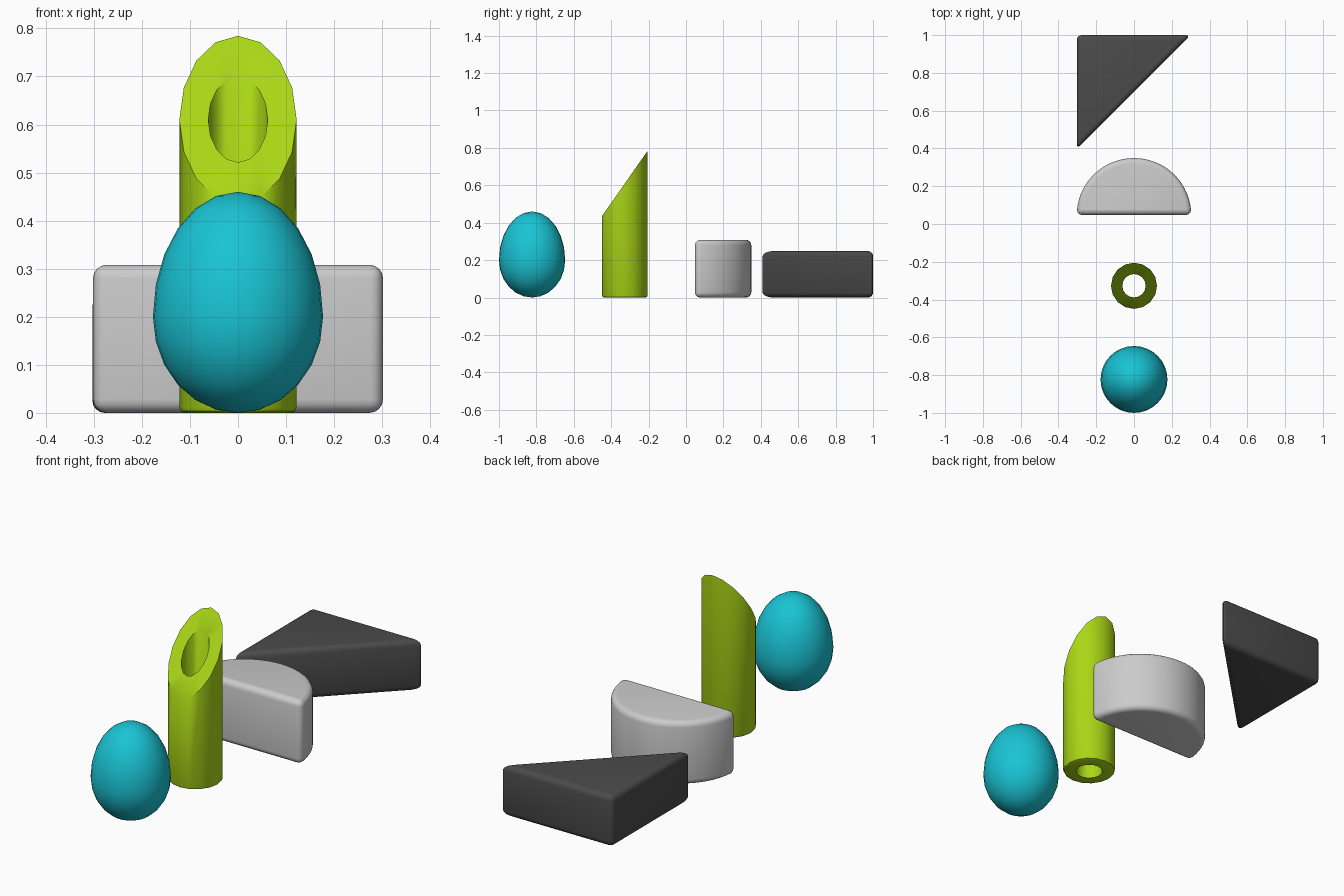
import bpy, bmesh
from math import sin, cos, pi, radians

if "Cube" in bpy.data.objects:
    bpy.data.objects.remove(bpy.data.objects["Cube"])


def finish(name, bm, color=None, angle=40):
    bmesh.ops.recalc_face_normals(bm, faces=bm.faces)
    me = bpy.data.meshes.new(name)
    bm.to_mesh(me)
    bm.free()
    ob = bpy.data.objects.new(name, me)
    bpy.context.collection.objects.link(ob)
    if color:
        mat = bpy.data.materials.new(name + "_color")
        mat.diffuse_color = (*color, 1)
        mat.use_nodes = True
        mat.node_tree.nodes["Principled BSDF"].inputs["Base Color"].default_value = mat.diffuse_color
        me.materials.append(mat)
    bpy.ops.object.select_all(action='DESELECT')
    ob.select_set(True)
    bpy.context.view_layer.objects.active = ob
    bpy.ops.object.shade_smooth_by_angle(angle=radians(angle))
    return ob


def rounded_prism(name, outline, height, width, color=None):
    """Extrude a flat outline upward and round its sharp edges."""
    bm = bmesh.new()
    base = bm.faces.new([bm.verts.new((x, y, 0)) for x, y in outline])
    top = bmesh.ops.extrude_face_region(bm, geom=[base], use_keep_orig=True)
    for v in top["geom"]:
        if isinstance(v, bmesh.types.BMVert):
            v.co.z = height
    bmesh.ops.recalc_face_normals(bm, faces=bm.faces)
    sharp = [e for e in bm.edges if e.calc_face_angle(0) > radians(30)]
    bmesh.ops.bevel(bm, geom=sharp, offset=width, offset_type='OFFSET',
                    segments=4, profile=0.5, affect='EDGES')
    return finish(name, bm, color)


# Egg: sphere with a taller upper half
bm = bmesh.new()
bmesh.ops.create_uvsphere(bm, u_segments=32, v_segments=12, radius=1)
for v in bm.verts:
    v.co.x *= 0.177
    v.co.y = -0.823 + v.co.y * 0.177
    v.co.z = 0.2 + v.co.z * (0.26 if v.co.z > 0 else 0.2)
finish("egg", bm, (0.01, 0.55, 0.66), 60)

# Slanted tube: rings running up the outside, over the cut and down the hole
R, HOLE, CY, N = 0.122, 0.062, -0.327, 16
SLANT = None
rings = [(R - 0.012, 0.0), (R - 0.0035, 0.0035), (R, 0.012),
         (R, SLANT), (HOLE, SLANT), (HOLE, 0.0)]
bm = bmesh.new()
loops = []
for r, z in rings:
    loop = []
    for i in range(N):
        a = 2 * pi * i / N
        dy = r * sin(a)
        h = 0.61 + 1.43 * dy if z is None else z
        loop.append(bm.verts.new((r * cos(a), CY + dy, h)))
    loops.append(loop)
for k, lower in enumerate(loops):
    upper = loops[(k + 1) % len(loops)]
    for i in range(N):
        j = (i + 1) % N
        bm.faces.new((lower[i], lower[j], upper[j], upper[i]))
finish("slanted_tube", bm, (0.40, 0.68, 0.008))

# Half cylinder
arc = [(0.303 * cos(pi * i / 32), 0.048 + 0.301 * sin(pi * i / 32))
       for i in range(33)]
rounded_prism("half_cylinder", arc, 0.308, 0.028)

# Triangular block
rounded_prism("triangle_block", [(-0.303, 1.0), (-0.303, 0.397), (0.3, 1.0)],
              0.248, 0.026, (0.07, 0.07, 0.07))
